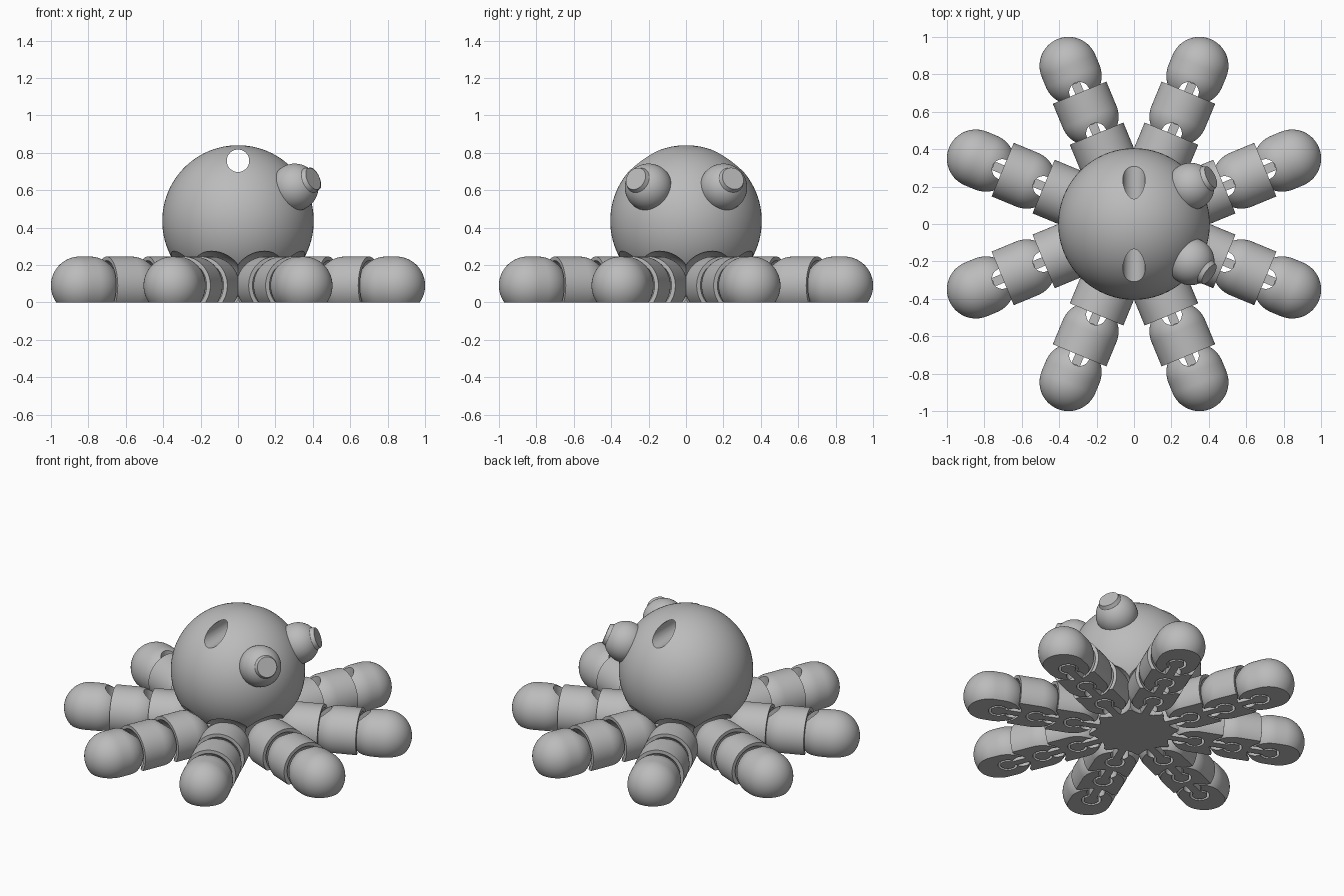
import bpy, bmesh
from math import sin, cos, pi
from mathutils import Matrix, Vector

if "Cube" in bpy.data.objects:
    bpy.data.objects.remove(bpy.data.objects["Cube"])

R = 0.155        # arm radius
AXIS_Z = 0.09    # height of the arm axis
PITCH = 0.237    # distance between joints
FIRST = 0.383    # radius of the first joint
FACE = 0.14      # outer face of a segment, from its own joint

grey = bpy.data.materials.new("grey_plastic")
grey.use_nodes = True
grey.diffuse_color = (0.5, 0.5, 0.5, 1)
grey.node_tree.nodes["Principled BSDF"].inputs["Base Color"].default_value = (0.5, 0.5, 0.5, 1)


def finish(bm, name):
    bmesh.ops.recalc_face_normals(bm, faces=bm.faces)
    mesh = bpy.data.meshes.new(name)
    bm.to_mesh(mesh)
    bm.free()
    mesh.materials.append(grey)
    ob = bpy.data.objects.new(name, mesh)
    bpy.context.collection.objects.link(ob)
    return ob


def ball(name, pos, r, seg=64):
    bm = bmesh.new()
    bmesh.ops.create_uvsphere(bm, u_segments=seg, v_segments=seg // 2, radius=r,
                              matrix=Matrix.Translation(pos))
    return finish(bm, name)


def rod(name, a, b, r1, r2=None, seg=48):
    """Cylinder or cone between two points."""
    a, b = Vector(a), Vector(b)
    turn = (b - a).to_track_quat('Z', 'Y').to_matrix().to_4x4()
    bm = bmesh.new()
    bmesh.ops.create_cone(bm, cap_ends=True, segments=seg, radius1=r1,
                          radius2=r1 if r2 is None else r2, depth=(b - a).length,
                          matrix=Matrix.Translation((a + b) / 2) @ turn)
    return finish(bm, name)


def box(name, pos, size):
    bm = bmesh.new()
    bmesh.ops.create_cube(bm, size=1, matrix=Matrix.Translation(pos) @ Matrix.Diagonal((*size, 1)))
    return finish(bm, name)


def lathe(name, points):
    """Revolve (x, radius) points about the arm axis."""
    bm = bmesh.new()
    vs = [bm.verts.new((x, 0, AXIS_Z + r)) for x, r in points]
    es = [bm.edges.new(pair) for pair in zip(vs, vs[1:])]
    bmesh.ops.spin(bm, geom=vs + es, cent=(0, 0, AXIS_Z), axis=(1, 0, 0), angle=2 * pi, steps=64)
    bmesh.ops.remove_doubles(bm, verts=bm.verts, dist=1e-5)
    return finish(bm, name)


def combine(target, other, op='DIFFERENCE', angle=0):
    """Apply a boolean with a helper, then discard the helper."""
    other.data.transform(Matrix.Rotation(angle, 4, 'Z'))
    mod = target.modifiers.new("cut", 'BOOLEAN')
    mod.operation, mod.object, mod.solver = op, other, 'EXACT'
    bpy.context.view_layer.update()
    bpy.context.view_layer.objects.active = target
    bpy.ops.object.modifier_apply(modifier=mod.name)
    bpy.data.objects.remove(other)


def smooth(ob):
    bpy.ops.object.select_all(action='DESELECT')
    ob.select_set(True)
    bpy.context.view_layer.objects.active = ob
    bpy.ops.object.shade_smooth_by_angle(angle=0.6)


def add_knob(ob, joint, start, angle=0):
    """Hinge post on a thin neck, reaching outward into the next socket."""
    combine(ob, box("neck", ((joint + start) / 2, 0, 0.06), (joint - start, 0.048, 0.13)), 'UNION', angle)
    combine(ob, rod("post", (joint, 0, -0.01), (joint, 0, 0.14), 0.045), 'UNION', angle)


def cut_floor(ob):
    combine(ob, box("floor", (0, 0, -0.5), (3, 3, 1)))


def cut_socket(ob):
    combine(ob, rod("socket", (0, 0, -0.2), (0, 0, 0.155), 0.06))
    combine(ob, rod("mouth", (-0.095, 0, -0.2), (-0.095, 0, 0.4), 0.055))


def dome(x, start, end, steps=16):
    angles = [start + (end - start) * i / steps for i in range(steps + 1)]
    return [(x + R * cos(a), R * max(0, sin(a))) for a in angles]


# Head and base, scalloped to clear the arms
head = ball("head", (0, 0, 0.435), 0.405, 96)
combine(head, rod("base", (0, 0, -0.02), (0, 0, 0.4), 0.27, seg=64), 'UNION')
arm_angles = [pi / 8 + i * pi / 4 for i in range(8)]
for a in arm_angles:
    cutter = lathe("clearance", [(FIRST + (x if x < 0 else x + 0.3), r * 1.19)
                                 for x, r in [(p * 1.19, q) for p, q in dome(0, pi, 0, 32)]])
    combine(head, cutter, angle=a)
for a in arm_angles:
    add_knob(head, FIRST, 0.17, a)
combine(head, rod("cord_hole", (0, -0.6, 0.757), (0, 0.6, 0.757), 0.06))
cut_floor(head)
smooth(head)

# Eyes with raised pupils
for side, name, look in ((-1, "right", (0.75, -0.52, 0.35)), (1, "left", (0.8, 0.38, 0.35))):
    centre = Vector((0.303, side * 0.2, 0.615))
    look = Vector(look).normalized()
    smooth(ball(name + "_eye", centre, 0.127, 48))
    smooth(rod(name + "_pupil", centre + look * 0.08, centre + look * 0.129, 0.08, 0.062))

# Arm segment: domed inner end with socket, hollow outer end with knob
segment = lathe("arm_segment", dome(0, pi, pi / 2) + [(FACE, R), (FACE, 0)])
combine(segment, ball("hollow", (PITCH, 0, AXIS_Z), 0.165))
cut_socket(segment)
add_knob(segment, PITCH, 0.065)
cut_floor(segment)
smooth(segment)

# Rounded arm tip
tip = lathe("arm_tip", dome(0, pi, pi / 2) + dome(0.058, pi / 2, 0))
cut_socket(tip)
cut_floor(tip)
smooth(tip)

# Eight arms of two segments and a tip
for i, a in enumerate(arm_angles):
    for j, part in enumerate((segment, segment, tip)):
        ob = bpy.data.objects.new(f"arm_{i + 1}_part_{j + 1}", part.data)
        ob.matrix_world = Matrix.Rotation(a, 4, 'Z') @ Matrix.Translation((FIRST + j * PITCH, 0, 0))
        bpy.context.collection.objects.link(ob)
for ob in (segment, tip):
    bpy.data.objects.remove(ob)
